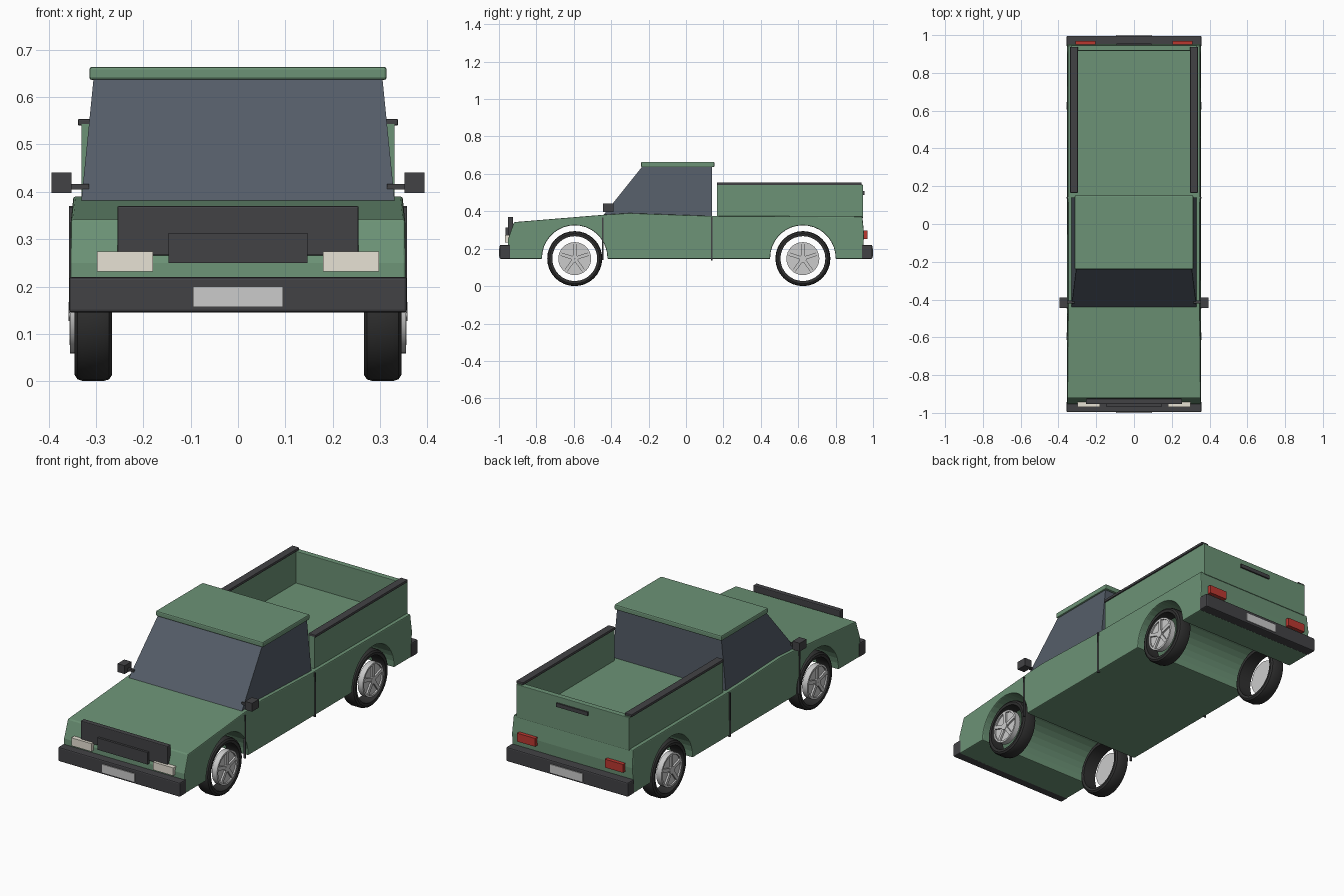
import bpy, bmesh, math
from mathutils import Vector

if "Cube" in bpy.data.objects:
    bpy.data.objects.remove(bpy.data.objects["Cube"])


def mat(name, rgb):
    m = bpy.data.materials.new(name)
    m.diffuse_color = (*rgb, 1)
    m.use_nodes = True
    m.node_tree.nodes["Principled BSDF"].inputs["Base Color"].default_value = m.diffuse_color
    return m


GREEN = mat("green_paint", (0.15, 0.29, 0.18))
DARK = mat("dark_trim", (0.055, 0.055, 0.06))
TYRE = mat("rubber", (0.03, 0.03, 0.03))
GLASS = mat("glass", (0.09, 0.11, 0.14))
RED = mat("red_lens", (0.5, 0.04, 0.03))
CREAM = mat("lamp_lens", (0.8, 0.76, 0.66))


def finish(name, bm, material=None, bevel=0, smooth=False):
    bmesh.ops.recalc_face_normals(bm, faces=bm.faces)
    me = bpy.data.meshes.new(name)
    bm.to_mesh(me)
    bm.free()
    ob = bpy.data.objects.new(name, me)
    bpy.context.collection.objects.link(ob)
    if material:
        me.materials.append(material)
    if bevel:
        b = ob.modifiers.new("bevel", 'BEVEL')
        b.width, b.segments, b.limit_method = bevel, 2, 'ANGLE'
        b.angle_limit = math.radians(35)
    if smooth:
        bpy.ops.object.select_all(action='DESELECT')
        ob.select_set(True)
        bpy.context.view_layer.objects.active = ob
        bpy.ops.object.shade_smooth_by_angle(angle=math.radians(35))
    return ob


def box(name, x, y, z, material=None, bevel=0):
    bm = bmesh.new()
    bmesh.ops.create_cube(bm, size=1)
    for v in bm.verts:
        v.co = Vector([(a + b) / 2 + c * (b - a) for (a, b), c in zip((x, y, z), v.co)])
    return finish(name, bm, material, bevel)


def pair(name, x, y, z, material=None, bevel=0):
    box(name + "_right", x, y, z, material, bevel)
    box(name + "_left", (-x[1], -x[0]), y, z, material, bevel)


def side_extrude(name, pts, half_width, material, bevel=0):
    """Extrude a (y, z) outline across x; half_width is a function of z."""
    bm = bmesh.new()
    a = [bm.verts.new((-half_width(z), y, z)) for y, z in pts]
    b = [bm.verts.new((half_width(z), y, z)) for y, z in pts]
    bm.faces.new(a)
    bm.faces.new(b[::-1])
    for i in range(len(pts)):
        j = (i + 1) % len(pts)
        bm.faces.new((a[i], b[i], b[j], a[j]))
    return finish(name, bm, material, bevel)


def lathe(name, prof, y, z, side, material=None, seg=32):
    """Spin a closed (radius, x) section around a sideways axle."""
    bm = bmesh.new()
    rings = []
    for i in range(seg):
        t = 2 * math.pi * i / seg
        rings.append([bm.verts.new((side * x, y + r * math.cos(t), z + r * math.sin(t)))
                      for r, x in prof])
    n = len(prof)
    for i in range(seg):
        p, q = rings[i], rings[(i + 1) % seg]
        for k in range(n):
            m = (k + 1) % n
            bm.faces.new((p[k], p[m], q[m], q[k]))
    return finish(name, bm, material, smooth=True)


AXLES = {"front": -0.595, "rear": 0.625}
AXLE_Z, ARCH_R, FLOOR = 0.147, 0.175, 0.145

# lower body with wheel arches cut right through
outline = [(-0.955, FLOOR)]
for cy in AXLES.values():
    for i in range(19):
        t = math.pi * (1 - i / 18)
        outline.append((cy + ARCH_R * math.cos(t), FLOOR + 0.005 + ARCH_R * math.sin(t)))
    outline.insert(len(outline) - 19, (cy - ARCH_R, FLOOR))
    outline.append((cy + ARCH_R, FLOOR))
outline += [(0.945, FLOOR), (0.952, 0.28), (0.943, 0.372), (0.13, 0.375),
            (-0.3, 0.39), (-0.42, 0.383), (-0.92, 0.342), (-0.952, 0.25)]
side_extrude("lower_body", outline,
             lambda z: 0.354 - max(0, z - 0.33) * 0.1, GREEN, 0.009)

# cab glasshouse and roof
side_extrude("cab_windows", [(-0.445, 0.375), (-0.235, 0.638), (0.14, 0.638), (0.14, 0.37)],
             lambda z: 0.331 - (z - 0.38) * 0.1, GLASS)
box("roof", (-0.314, 0.314), (-0.24, 0.152), (0.636, 0.664), GREEN, 0.006)

# cargo bed
pair("bed_side", (0.303, 0.331), (0.165, 0.943), (0.365, 0.543), GREEN)
pair("bed_rail", (0.297, 0.338), (0.165, 0.938), (0.54, 0.554), DARK, 0.003)
box("tailgate", (-0.331, 0.331), (0.917, 0.947), (0.365, 0.54), GREEN, 0.003)
box("tailgate_handle", (-0.092, 0.092), (0.94, 0.955), (0.488, 0.508), DARK)

# bumpers and plates
for name, s in (("front", -1), ("rear", 1)):
    box(name + "_bumper", (-0.357, 0.357), sorted((s * 0.94, s * 0.996)),
        (0.145, 0.22), DARK, 0.006)
    box(name + "_plate", (-0.095, 0.095), sorted((s * 0.99, s * 1.0)), (0.157, 0.2))

# grille and lamps
box("grille", (-0.255, 0.255), (-0.953, -0.925), (0.265, 0.37), DARK, 0.004)
box("grille_panel", (-0.147, 0.147), (-0.965, -0.94), (0.25, 0.313), DARK)
pair("headlight", (0.18, 0.298), (-0.968, -0.94), (0.232, 0.274), CREAM)
pair("taillight", (0.205, 0.31), (0.94, 0.97), (0.252, 0.296), RED)

# mirrors and door seams
pair("mirror", (0.352, 0.394), (-0.445, -0.388), (0.397, 0.441), DARK)
pair("mirror_arm", (0.315, 0.358), (-0.42, -0.405), (0.405, 0.417), DARK)
pair("front_door_seam", (0.345, 0.357), (-0.448, -0.441), (0.14, 0.367), DARK)
pair("rear_door_seam", (0.345, 0.357), (0.135, 0.142), (0.137, 0.37), DARK)

# wheels: hollow tyre, thin rim disc, raised lip and five spokes
for axle, cy in AXLES.items():
    for side, s in (("right", 1), ("left", -1)):
        tag = f"{axle}_{side}"
        lathe(tag + "_tyre", [(0.12, 0.268), (0.134, 0.266), (0.143, 0.272), (0.147, 0.285),
                              (0.147, 0.327), (0.143, 0.339), (0.134, 0.345), (0.12, 0.343)],
              cy, AXLE_Z, s, TYRE)
        lathe(tag + "_rim", [(0.001, 0.325), (0.088, 0.325), (0.088, 0.355),
                             (0.078, 0.355), (0.078, 0.347), (0.001, 0.347)], cy, AXLE_Z, s)
        lathe(tag + "_hub", [(0.001, 0.34), (0.02, 0.34), (0.02, 0.358), (0.001, 0.358)],
              cy, AXLE_Z, s, seg=16)
        for k in range(5):
            spoke = box(f"{tag}_spoke_{k + 1}", (-0.006, 0.006), (-0.009, 0.009), (0.01, 0.08))
            spoke.location = (s * 0.35, cy, AXLE_Z)
            spoke.rotation_euler.x = 2 * math.pi * k / 5
